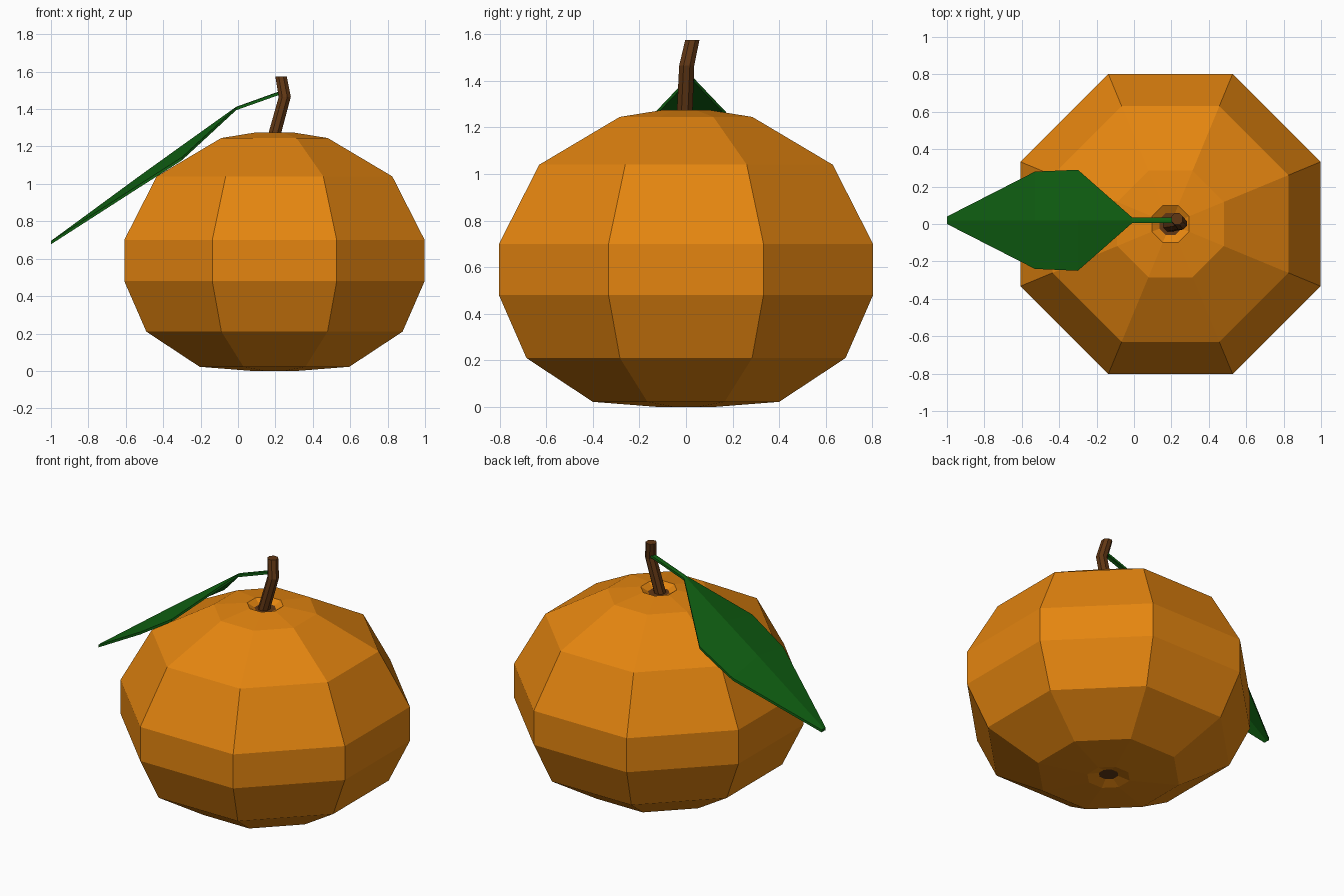
import bpy, math
from mathutils import Vector

if "Cube" in bpy.data.objects:
    bpy.data.objects.remove(bpy.data.objects["Cube"])


def material(name, rgb):
    m = bpy.data.materials.new(name)
    m.diffuse_color = (*rgb, 1)
    m.use_nodes = True
    m.node_tree.nodes["Principled BSDF"].inputs["Base Color"].default_value = m.diffuse_color
    return m


ORANGE = material("orange peel", (0.78, 0.235, 0.005))
BROWN = material("brown stem", (0.12, 0.038, 0.007))
GREEN = material("leaf green", (0.005, 0.12, 0.006))


def make(name, verts, faces, mats):
    me = bpy.data.meshes.new(name)
    me.from_pydata(verts, [], faces)
    for m in mats:
        me.materials.append(m)
    me.update()
    ob = bpy.data.objects.new(name, me)
    bpy.context.collection.objects.link(ob)
    return ob


def stacked_rings(name, rings, sides, mats):
    """Skin a list of (centre, corner radius) rings, bottom to top, and cap both ends."""
    verts, faces = [], []
    for c, r in rings:
        for i in range(sides):
            a = 2 * math.pi * (i + 0.5) / sides
            verts.append(Vector(c) + Vector((r * math.cos(a), r * math.sin(a), 0)))
    for k in range(len(rings) - 1):
        for i in range(sides):
            j = (i + 1) % sides
            faces.append((k * sides + i, k * sides + j, (k + 1) * sides + j, (k + 1) * sides + i))
    faces.append(tuple(reversed(range(sides))))
    faces.append(tuple(range((len(rings) - 1) * sides, len(rings) * sides)))
    return make(name, verts, faces, mats)


# Fruit: eight-sided body with a dimple at each end (flat half-width, height)
CX = 0.195
profile = [(0.055, 0.02), (0.12, 0.0), (0.40, 0.022), (0.685, 0.21), (0.803, 0.48),
           (0.803, 0.70), (0.63, 1.04), (0.285, 1.245), (0.10, 1.275), (0.06, 1.25)]
fruit = stacked_rings("fruit", [((CX, 0, z), w / math.cos(math.pi / 8)) for w, z in profile],
                      8, [ORANGE, BROWN])
for p in fruit.data.polygons:      # the end caps inside the dimples are brown
    if len(p.vertices) == 8:
        p.material_index = 1

# Stem: bent rod
stacked_rings("stem", [((0.18, -0.008, 1.21), 0.037), ((0.25, 0.003, 1.465), 0.035),
                       ((0.23, 0.027, 1.575), 0.033)], 8, [BROWN])

# Leaf with its stalk: (x, half width, ridge height, edge height), folded along the ridge
stations = [(0.23, 0.015, 1.498, 1.495), (-0.01, 0.015, 1.412, 1.41), (-0.30, 0.27, 1.205, 1.142),
            (-0.53, 0.26, 1.04, 0.995), (-1.0, 0.02, 0.695, 0.693)]
T = 0.016
verts, faces = [], []
for x, w, zr, ze in stations:
    verts += [(x, 0.02 + w, ze), (x, 0.02, zr), (x, 0.02 - w, ze),
              (x, 0.02 - w, ze - T), (x, 0.02, zr - T), (x, 0.02 + w, ze - T)]
n = len(stations)
for k in range(n - 1):
    for i in range(6):
        j = (i + 1) % 6
        faces.append((k * 6 + i, (k + 1) * 6 + i, (k + 1) * 6 + j, k * 6 + j))
for b, flip in ((0, False), ((n - 1) * 6, True)):
    for q in ((0, 1, 4, 5), (1, 2, 3, 4)):
        f = tuple(b + i for i in q)
        faces.append(f[::-1] if flip else f)
make("leaf", verts, faces, [GREEN])
